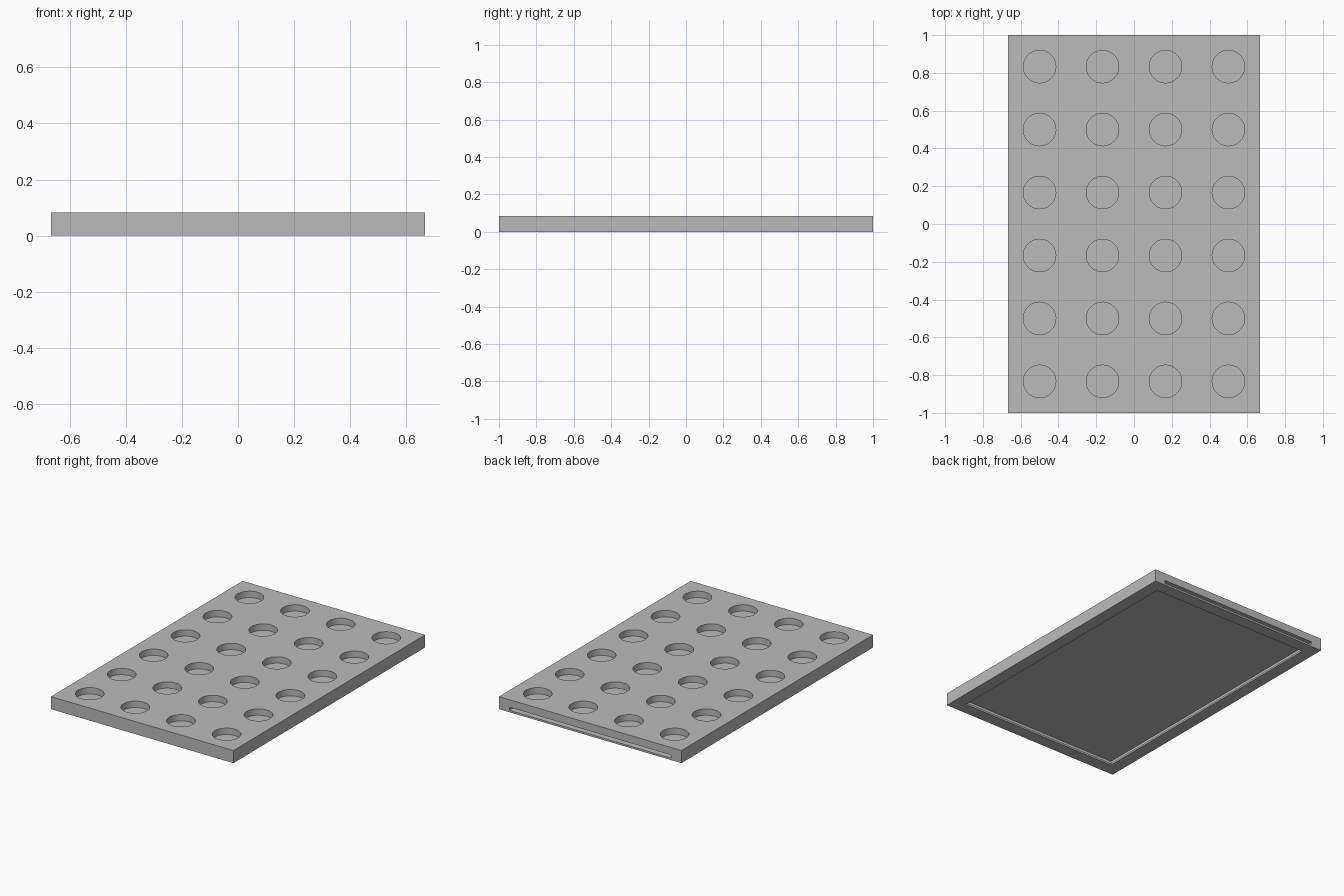
import bpy

if "Cube" in bpy.data.objects:
    bpy.data.objects.remove(bpy.data.objects["Cube"], do_unlink=True)

HALF_X, HALF_Y, HEIGHT = 2 / 3, 1.0, 0.083
PITCH = 1 / 3
SLOT_LOW, SLOT_TOP = 0.0125, 0.033
HOLE_FLOOR = 0.041

grey = bpy.data.materials.new("plain_grey")
grey.use_nodes = True
grey.diffuse_color = (0.5, 0.5, 0.5, 1)
grey.node_tree.nodes["Principled BSDF"].inputs["Base Color"].default_value = (0.5, 0.5, 0.5, 1)


def box(name, low, high):
    bpy.ops.mesh.primitive_cube_add(size=1, location=[(a + b) / 2 for a, b in zip(low, high)])
    obj = bpy.context.object
    obj.name = name
    obj.scale = [b - a for a, b in zip(low, high)]
    bpy.ops.object.transform_apply(location=True, rotation=False, scale=True)
    obj.data.materials.append(grey)
    return obj


def cut(target, cutter):
    mod = target.modifiers.new("cut", "BOOLEAN")
    mod.operation = "DIFFERENCE"
    mod.solver = "EXACT"
    mod.object = cutter
    bpy.context.view_layer.objects.active = target
    bpy.ops.object.modifier_apply(modifier=mod.name)
    bpy.data.objects.remove(cutter, do_unlink=True)


plate = box("holder_plate", (-HALF_X, -HALF_Y, 0), (HALF_X, HALF_Y, HEIGHT))

# Shallow recess under the plate
cut(plate, box("recess_cutter", (-0.583, -0.917, -0.05), (0.583, 0.917, SLOT_TOP)))

# Sliding slot, open at the back and slightly wider than the recess
cut(plate, box("slot_cutter", (-0.59, -0.924, SLOT_LOW), (0.59, 1.1, SLOT_TOP)))

# Grid of round pockets in the top
for col in range(4):
    for row in range(6):
        bpy.ops.mesh.primitive_cylinder_add(
            vertices=48, radius=0.086, depth=0.1,
            location=((col - 1.5) * PITCH, (row - 2.5) * PITCH, HOLE_FLOOR + 0.05))
        pocket = bpy.context.object
        pocket.data.materials.append(grey)
        cut(plate, pocket)

# Smooth pocket walls, keep the edges crisp
bpy.ops.object.select_all(action="DESELECT")
plate.select_set(True)
bpy.context.view_layer.objects.active = plate
bpy.ops.object.shade_smooth_by_angle(angle=0.5)
